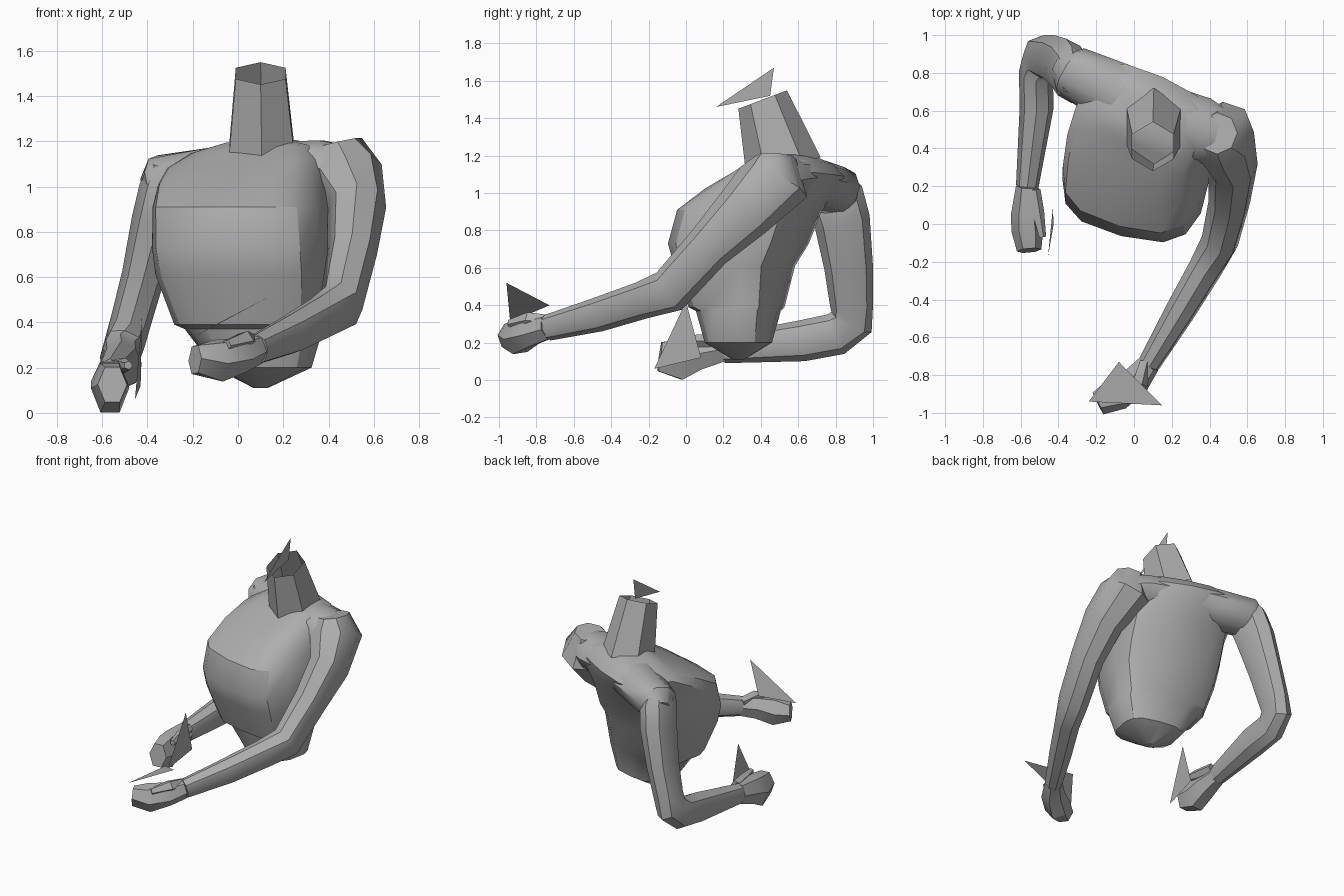
import bpy, bmesh, math
from mathutils import Vector

cube = bpy.data.objects.get("Cube")
if cube:
    bpy.data.objects.remove(cube, do_unlink=True)

GREY = (0.42, 0.42, 0.42, 1)
grey = bpy.data.materials.new("plain grey")
grey.use_nodes = True
grey.diffuse_color = GREY
grey.node_tree.nodes["Principled BSDF"].inputs["Base Color"].default_value = GREY


def finish(name, bm, angle=32, normals=True):
    """Turn a bmesh into a shaded grey object."""
    if normals:
        bmesh.ops.recalc_face_normals(bm, faces=bm.faces)
    mesh = bpy.data.meshes.new(name)
    bm.to_mesh(mesh)
    bm.free()
    mesh.materials.append(grey)
    obj = bpy.data.objects.new(name, mesh)
    bpy.context.collection.objects.link(obj)
    bpy.ops.object.select_all(action='DESELECT')
    obj.select_set(True)
    bpy.context.view_layer.objects.active = obj
    bpy.ops.object.shade_smooth_by_angle(angle=math.radians(angle))


def loft(name, rings, caps=True, angle=32):
    """Skin a list of point rings."""
    bm = bmesh.new()
    loops = [[bm.verts.new(p) for p in ring] for ring in rings]
    n = len(loops[0])
    for a, b in zip(loops, loops[1:]):
        for i in range(n):
            j = (i + 1) % n
            bm.faces.new((a[i], a[j], b[j], b[i]))
    if caps:
        bm.faces.new(loops[0])
        bm.faces.new(loops[-1])
    finish(name, bm, angle)


def limb(name, path, sides=8, across=(1, 0, 0), angle=32):
    """Tube along stations of (x, y, z, side radius, depth radius)."""
    pts = [Vector(s[:3]) for s in path]
    rings = []
    for i, (p, s) in enumerate(zip(pts, path)):
        t = Vector()
        if i:
            t += (p - pts[i - 1]).normalized()
        if i < len(pts) - 1:
            t += (pts[i + 1] - p).normalized()
        t.normalize()
        side = Vector(across)
        side = (side - t * side.dot(t)).normalized()
        up = side.cross(t)
        ring = []
        for k in range(sides):
            a = 2 * math.pi * k / sides
            ring.append(p + side * s[3] * math.cos(a) + up * s[4] * math.sin(a))
        rings.append(ring)
    loft(name, rings, angle=angle)


def torso_ring(x, y, z, rx, ry, yaw, tilt=0, sides=14):
    """Squarish oval, turned about z and tilted sideways."""
    ring = []
    for k in range(sides):
        a = 2 * math.pi * (k + 0.5) / sides
        c, s = math.cos(a), math.sin(a)
        u = rx * math.copysign(abs(c) ** 0.65, c)
        v = ry * math.copysign(abs(s) ** 0.65, s)
        ring.append((x + u * math.cos(yaw) - v * math.sin(yaw),
                     y + u * math.sin(yaw) + v * math.cos(yaw), z + tilt * u))
    return ring


# Twisted, forward-leaning torso with a hem step above the hips
loft("torso", [torso_ring(*r) for r in (
    (.10, .28, .11, .03, .03, -.2),
    (.11, .28, .20, .21, .17, -.2),
    (.07, .28, .37, .30, .21, -.2),
    (.045, .27, .39, .32, .24, -.2),
    (.02, .26, .61, .375, .30, -.23),
    (.02, .28, .73, .385, .355, -.25),
    (.02, .34, .91, .38, .365, -.27),
    (.03, .46, 1.02, .37, .32, -.35, .03),
    (.05, .55, 1.10, .36, .25, -.42, .05),
    (.08, .57, 1.165, .29, .17, -.42, .06),
    (.10, .56, 1.20, .15, .11, -.42, .04))])

# Yoke joining both shoulders across the upper back
limb("shoulders", (
    (-.38, .85, .98, .07, .08),
    (-.33, .81, 1.01, .14, .135),
    (-.10, .69, 1.05, .17, .13),
    (.12, .58, 1.08, .17, .12),
    (.36, .49, 1.08, .18, .13),
    (.46, .47, 1.07, .14, .12)), 10, (0, 1, 0), 40)


# Open hexagonal neck, leaning forward
def neck_ring(x, y, z, rx, ry, slope):
    ring = []
    for k in range(6):
        a = math.pi * (k / 3 + 1 / 6)
        v = ry * math.sin(a)
        ring.append((x + rx * math.cos(a) / math.cos(math.pi / 6), y + v, z + slope * v))
    return ring


loft("neck", [neck_ring(.105, .52, 1.15, .145, .20, .2),
              neck_ring(.10, .41, 1.50, .11, .13, .38)], caps=False, angle=20)

# Arms
limb("left_arm", (
    (.44, .48, 1.19, .11, .11),
    (.47, .47, 1.06, .17, .195),
    (.525, .31, .90, .13, .16),
    (.505, .12, .71, .11, .125),
    (.455, -.09, .475, .10, .12),
    (.375, -.24, .425, .09, .10),
    (.24, -.47, .35, .08, .092),
    (.08, -.74, .28, .06, .07)), angle=40)
limb("right_arm", (
    (-.32, .77, 1.10, .07, .09),
    (-.33, .79, 1.00, .105, .155),
    (-.36, .835, .85, .11, .15),
    (-.42, .87, .60, .095, .13),
    (-.475, .885, .40, .09, .115),
    (-.50, .885, .31, .09, .12),
    (-.52, .80, .245, .09, .115),
    (-.515, .62, .21, .09, .11),
    (-.565, .20, .165, .06, .075)), angle=40)

# Curled hands and thumbs
limb("left_hand", (
    (.08, -.74, .28, .06, .07),
    (.01, -.83, .255, .08, .08),
    (-.09, -.90, .23, .09, .10),
    (-.19, -.95, .235, .065, .07)), 6)
limb("left_thumb", (
    (.06, -.73, .31, .035, .04),
    (.03, -.84, .32, .045, .045),
    (-.05, -.94, .30, .025, .025)), 5)
limb("right_hand", (
    (-.565, .20, .165, .06, .075),
    (-.57, .06, .14, .08, .10),
    (-.565, -.03, .11, .085, .125),
    (-.555, -.14, .125, .065, .09)), 6)
limb("right_thumb", (
    (-.53, .18, .21, .035, .035),
    (-.51, .06, .21, .035, .035),
    (-.485, -.07, .21, .02, .02)), 5)

# Loose triangular fins at the neck and hands
for name, corners in (
        ("neck_fin", ((.10, .16, 1.46), (.10, .45, 1.52), (.10, .47, 1.67))),
        ("left_hand_fin", ((.15, -.96, .52), (-.08, -.73, .40), (-.24, -.94, .31))),
        ("right_hand_fin", ((-.455, -.17, .06), (-.43, .08, .12), (-.425, .0, .42)))):
    bm = bmesh.new()
    bm.faces.new([bm.verts.new(c) for c in corners])
    finish(name, bm, normals=False)
